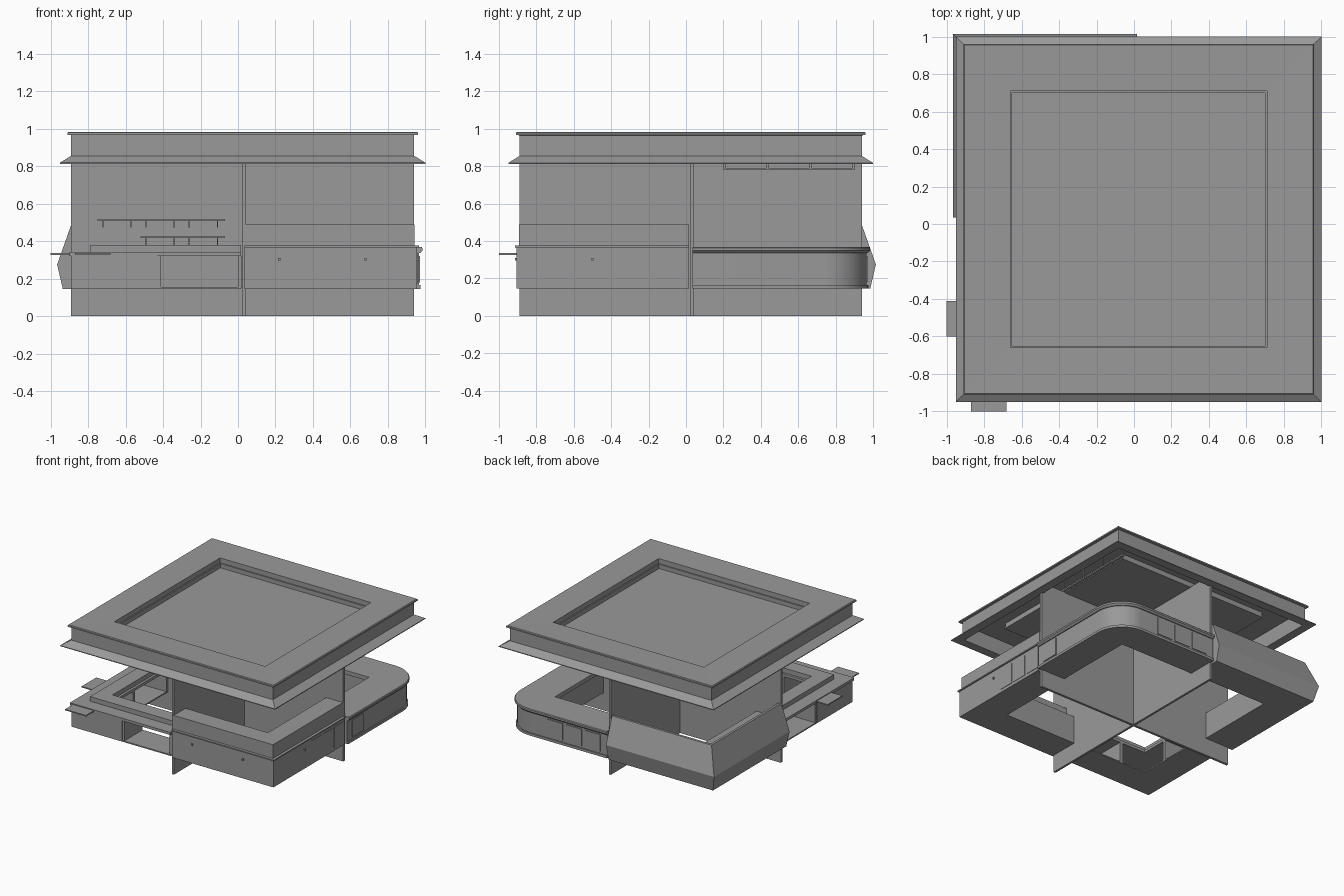
import bpy, bmesh, math

cube = bpy.data.objects.get("Cube")
if cube:
    bpy.data.objects.remove(cube, do_unlink=True)

grey = bpy.data.materials.new("plain_grey")
grey.use_nodes = True
grey.diffuse_color = (0.32, 0.32, 0.32, 1)
grey.node_tree.nodes["Principled BSDF"].inputs["Base Color"].default_value = (0.32, 0.32, 0.32, 1)

MID = 0.025     # plan centre of the kiosk
HALF = 0.915    # half width of the kiosk walls


def finish(name, bm):
    bmesh.ops.remove_doubles(bm, verts=bm.verts, dist=0.0001)
    bmesh.ops.recalc_face_normals(bm, faces=bm.faces)
    mesh = bpy.data.meshes.new(name)
    bm.to_mesh(mesh)
    bm.free()
    mesh.materials.append(grey)
    obj = bpy.data.objects.new(name, mesh)
    bpy.context.collection.objects.link(obj)
    return obj


def box(name, xs, ys, zs):
    bm = bmesh.new()
    bmesh.ops.create_cube(bm, size=1)
    for v in bm.verts:
        v.co = [lo + (c + 0.5) * (hi - lo) for c, (lo, hi) in zip(v.co, (xs, ys, zs))]
    return finish(name, bm)


def sweep(name, profile, path, closed=False):
    """Carry an (offset, height) profile along path(offset) plan points."""
    bm = bmesh.new()
    rails = [[bm.verts.new((x, y, z)) for x, y in path(o)] for o, z in profile]
    count = len(rails[0])
    for a, b in zip(rails, rails[1:] + rails[:1]):
        for i in range(count if closed else count - 1):
            j = (i + 1) % count
            bm.faces.new((a[i], a[j], b[j], b[i]))
    if not closed:
        for end in (0, -1):
            bm.faces.new([r[end] for r in rails])
    return finish(name, bm)


def square(o):
    d = HALF + o
    return [(MID + sx * d, MID + sy * d) for sx, sy in ((-1, -1), (1, -1), (1, 1), (-1, 1))]


def corner(sx, sy, radius=0.0, start=0.01):
    """L-shaped plan path around one quadrant, optionally rounded."""
    def path(o):
        d = HALF + o
        pts = [(start, d)]
        r = max(radius + o, 0)
        if radius:
            for i in range(13):
                t = math.pi / 2 * (1 - i / 12)
                pts.append((d - r + r * math.cos(t), d - r + r * math.sin(t)))
        else:
            pts.append((d, d))
        pts.append((d, start))
        return [(MID + sx * u, MID + sy * v) for u, v in pts]
    return path


def slab(o0, o1, z0, z1):
    return [(o0, z0), (o1, z0), (o1, z1), (o0, z1)]


# Crossed partition walls
box("cross_wall_x", (-0.89, 0.94), (0.022, 0.042), (0, 0.9))
box("cross_wall_y", (0.024, 0.042), (-0.89, 0.94), (0, 0.9))

# Hollow roof with rim, flared skirt and sunken panel
sweep("roof_frame", [
    (-0.23, 0.9), (-0.23, 0.98), (0.014, 0.983), (0.02, 0.978), (0.02, 0.967), (0, 0.965),
    (0, 0.855), (0.06, 0.818), (0.06, 0.812), (-0.012, 0.812), (-0.012, 0.94),
    (-0.24, 0.94), (-0.24, 0.9)], square, closed=True)
box("roof_panel", (-0.665, 0.715), (-0.665, 0.715), (0.895, 0.905))
box("ceiling_rail", (0.85, 0.87), (0.2, 0.9), (0.78, 0.79))
for y in (0.2, 0.43, 0.66, 0.89):
    box("rail_hanger", (0.855, 0.865), (y, y + 0.01), (0.785, 0.94))

# Square counter with raised bar
straight = corner(1, -1)
sweep("bar_body", slab(-0.24, 0.015, 0.145, 0.365), straight)
sweep("bar_ledge", slab(-0.24, 0.025, 0.365, 0.375), straight)
sweep("bar_raised_top", slab(-0.15, 0.003, 0.375, 0.487), straight)
for x in (0.22, 0.68):
    box("bar_knob", (x - 0.006, x + 0.006), (-0.915, -0.9), (0.295, 0.31))
box("bar_side_knob", (0.95, 0.965), (-0.506, -0.494), (0.295, 0.31))
for i in range(3):
    y = -0.42 + i * 0.15
    box("bar_side_door", (0.95, 0.958), (y, y + 0.13), (0.17, 0.34))

# Rounded counter
rounded = corner(1, 1, radius=0.2)
for name, prof in (("round_body", slab(-0.22, 0.025, 0.165, 0.335)),
                   ("round_base_rim", slab(-0.22, 0.035, 0.145, 0.165)),
                   ("round_top", [(-0.24, 0.335), (0.032, 0.335), (0.045, 0.348),
                                  (0.045, 0.362), (0.04, 0.368), (-0.24, 0.368)])):
    obj = sweep(name, prof, rounded)
    bpy.ops.object.select_all(action="DESELECT")
    obj.select_set(True)
    bpy.context.view_layer.objects.active = obj
    bpy.ops.object.shade_smooth_by_angle()
box("round_side_door", (0.96, 0.971), (0.1, 0.24), (0.18, 0.32))
for x in (0.1, 0.27, 0.44):
    box("round_back_door", (x, x + 0.14), (0.96, 0.971), (0.18, 0.32))

# Slanted display counter
sweep("display_counter", [
    (-0.22, 0.145), (0.045, 0.145), (0.075, 0.275), (0.0, 0.487), (-0.02, 0.487),
    (-0.09, 0.365), (-0.22, 0.365)], corner(-1, 1))

# Open service counter with a stepped top
service = corner(-1, -1)
sweep("service_top", slab(-0.24, 0.008, 0.32, 0.342), service)
sweep("service_step", slab(-0.22, -0.1, 0.342, 0.38), service)
sweep("service_base", slab(-0.24, 0.0, 0.145, 0.155), service)
sweep("service_front_panel", slab(-0.02, 0.0, 0.145, 0.32), corner(-1, -1, start=0.455))
box("service_gable_front", (-0.435, -0.41), (-0.885, -0.65), (0.15, 0.32))
box("service_gable_side", (-0.885, -0.65), (-0.435, -0.41), (0.15, 0.32))
box("service_end_front", (0.0, 0.022), (-0.885, -0.65), (0.15, 0.32))
box("service_end_side", (-0.885, -0.65), (0.0, 0.022), (0.15, 0.32))
box("tray_front", (-0.87, -0.68), (-1.0, -0.8), (0.326, 0.335))
box("tray_side", (-1.0, -0.8), (-0.6, -0.41), (0.326, 0.335))

# Wall shelves with brackets
for x0, z, brackets in ((-0.75, 0.508, (-0.72, -0.57, -0.49, -0.34, -0.26, -0.11)),
                        (-0.52, 0.416, (-0.49, -0.34, -0.26, -0.11))):
    box("wall_shelf", (x0, -0.07), (-0.1, 0.022), (z, z + 0.007))
    for x in brackets:
        box("shelf_bracket", (x - 0.003, x + 0.003), (-0.08, 0.022), (z - 0.037, z))
